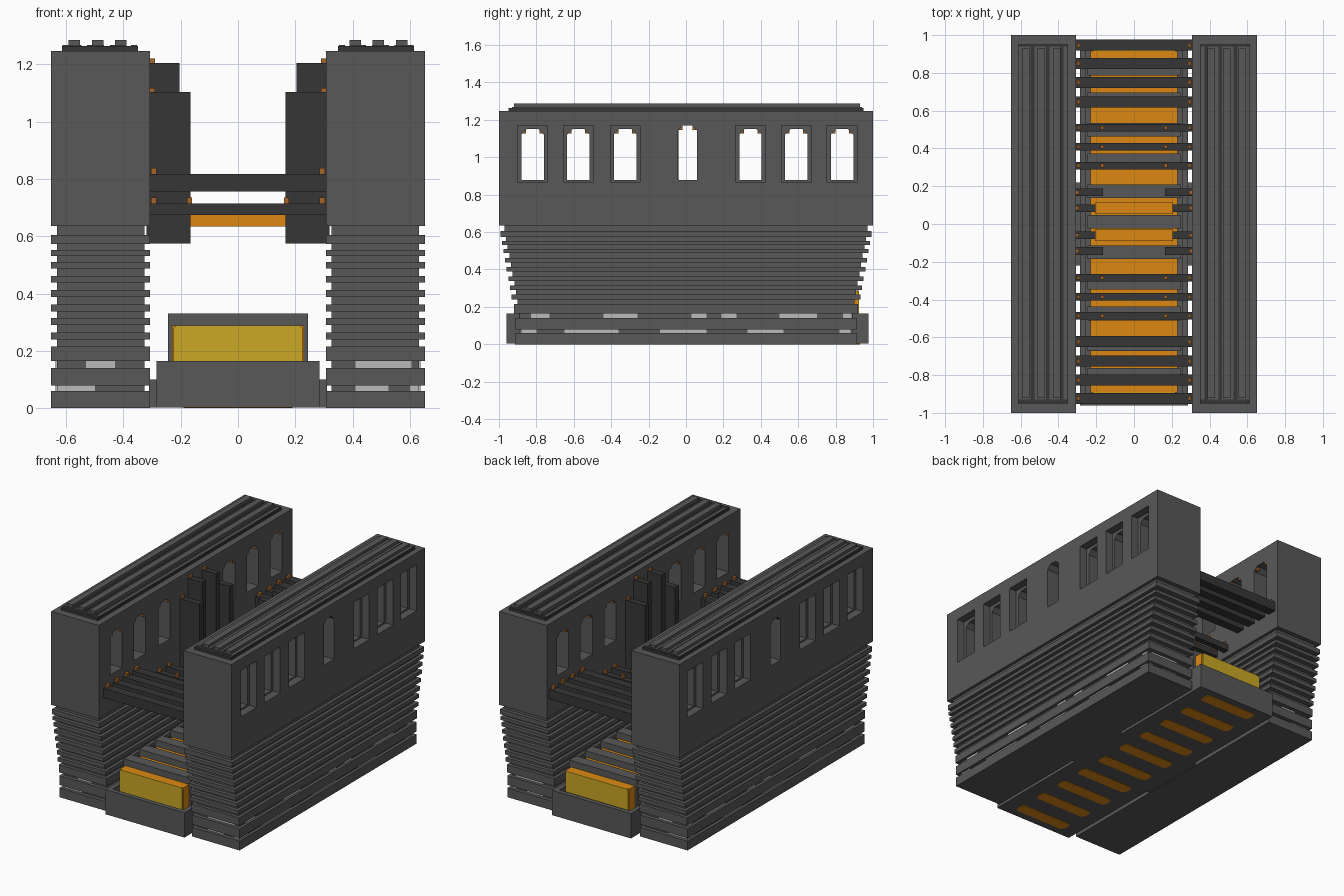
import bpy, bmesh
from mathutils import Matrix, Vector

if "Cube" in bpy.data.objects:
    bpy.data.objects.remove(bpy.data.objects["Cube"])


def material(name, rgb):
    m = bpy.data.materials.new(name)
    m.use_nodes = True
    m.diffuse_color = (*rgb, 1)
    m.node_tree.nodes["Principled BSDF"].inputs["Base Color"].default_value = (*rgb, 1)
    return m


GREY = material("stone_grey", (0.098, 0.098, 0.098))
DARK = material("dark_metal", (0.037, 0.037, 0.037))
ORANGE = material("glow_orange", (0.72, 0.25, 0.006))
YELLOW = material("glow_yellow", (0.60, 0.39, 0.018))
LIGHT = material("light_strip", (0.50, 0.50, 0.50))
COPPER = material("copper", (0.38, 0.13, 0.02))
YC = 0.012  # centre of the middle part along y


def boxes(name, mat, items):
    """One object from boxes given as (x0, x1, y0, y1, z0, z1)."""
    bm = bmesh.new()
    for x0, x1, y0, y1, z0, z1 in items:
        mtx = Matrix.Translation(((x0 + x1) / 2, (y0 + y1) / 2, (z0 + z1) / 2))
        mtx = mtx @ Matrix.Diagonal((x1 - x0, y1 - y0, z1 - z0, 1))
        bmesh.ops.create_cube(bm, size=1, matrix=mtx)
    return finish(name, mat, bm)


def prisms(name, mat, outlines, axis):
    """One object from flat outlines, each (points, sweep vector)."""
    bm = bmesh.new()
    for pts, sweep in outlines:
        face = bm.faces.new([bm.verts.new(p) for p in pts])
        ext = bmesh.ops.extrude_face_region(bm, geom=[face])["geom"]
        verts = [v for v in ext if isinstance(v, bmesh.types.BMVert)]
        bmesh.ops.translate(bm, verts=verts, vec=Vector(sweep))
    bmesh.ops.recalc_face_normals(bm, faces=bm.faces)
    return finish(name, mat, bm)


def finish(name, mat, bm):
    me = bpy.data.meshes.new(name)
    bm.to_mesh(me)
    bm.free()
    ob = bpy.data.objects.new(name, me)
    me.materials.append(mat)
    bpy.context.collection.objects.link(ob)
    return ob


def sides(s, x0, x1):
    return (x0, x1) if s > 0 else (-x1, -x0)


def both(items):
    """Repeat boxes on the other side of x = 0."""
    return items + [(-b, -a, *rest) for a, b, *rest in items]


# Window layout: centre y, half width, top
WINDOWS = [(y, 0.06, 1.15) for y in (-0.82, -0.575, -0.325, 0.345, 0.59, 0.835)]
WINDOWS.append((0.008, 0.052, 1.17))

# Recessed courses between the projecting slabs
GAPS = [(0.06, 0.08), (0.14, 0.165), (0.215, 0.24), (0.265, 0.29), (0.315, 0.337),
        (0.362, 0.388), (0.412, 0.438), (0.462, 0.488), (0.51, 0.532),
        (0.553, 0.573), (0.605, 0.636)]


def half_length(z):
    return 0.915 + 0.08 * min(1, max(0, (z - 0.16) / 0.44))


for s, label in ((-1, "right"), (1, "left")):
    # Upper wall with framed, chamfer-topped windows
    wall = boxes(label + "_upper_wall", GREY, [(*sides(s, 0.307, 0.652), -1, 1, 0.636, 1.247)])
    tunnels = []
    for y, w, top in WINDOWS:
        c = 0.028
        pts = [(0.2 * s, y + a, z) for a, z in ((-w, 0.878), (w, 0.878), (w, top - c),
               (w - c, top), (-w + c, top), (-w, top - c))]
        tunnels.append((pts, (0.6 * s, 0, 0)))
    frames = [(*sides(s, 0.60, 0.75), y - 0.08, y + 0.08, 0.868, 1.17) for y, w, t in WINDOWS[:-1]]
    for cutter in (prisms(label + "_window_cutter", GREY, tunnels, "x"),
                   boxes(label + "_frame_cutter", GREY, frames)):
        mod = wall.modifiers.new("cut", "BOOLEAN")
        mod.operation = "DIFFERENCE"
        mod.solver = "EXACT"
        mod.object = cutter
        cutter.hide_render = True
        cutter.hide_set(True)
        cutter.display_type = "WIRE"

    # Stacked slabs, getting shorter towards the ground
    slabs, z = [], 0
    for g0, g1 in GAPS:
        h, n = half_length((z + g0) / 2), half_length(g0) - 0.025
        slabs.append((*sides(s, 0.307, 0.652), -h, h, z, g0))
        slabs.append((*sides(s, 0.327, 0.632), -n, n, g0, g1))
        z = g1
    boxes(label + "_stacked_slabs", GREY, slabs)

    # Light strips set into the two lowest recesses
    strips = []
    for (g0, g1), runs in zip(GAPS, (
            [(-0.88, -0.80), (-0.65, -0.36), (-0.14, 0.11), (0.33, 0.52), (0.82, 0.88)],
            [(-0.83, -0.73), (-0.44, -0.26), (0.03, 0.11), (0.19, 0.27), (0.5, 0.7), (0.84, 0.885)])):
        strips += [(*sides(s, 0.63, 0.637), a, b, g0, g1) for a, b in runs]
    ends = {-1: [(0, -0.632, -0.5), (1, -0.53, -0.43)],
            1: [(0, 0.41, 0.525), (0, 0.6, 0.632), (1, 0.41, 0.605)]}[s]
    for g, a, b in ends:
        n = half_length(GAPS[g][0]) - 0.025
        for y in (-n, n):
            strips.append((a, b, y - 0.004, y + 0.004, *GAPS[g]))
    boxes(label + "_light_strips", LIGHT, strips)

# Roof: dark plate, grey covers leaving grooves, three rails
boxes("roof_plates", DARK, both([(0.35, 0.615, -0.95, 0.95, 1.247, 1.264)]))
covers = [(0.352, 0.373), (0.392, 0.447), (0.467, 0.527), (0.547, 0.613)]
boxes("roof_covers", GREY, both([(a, b, -0.93, 0.94, 1.264, 1.268) for a, b in covers]))
boxes("roof_rails", GREY, both([(x - 0.02, x + 0.02, -0.92, 0.93, 1.264, 1.286)
                               for x in (0.41, 0.49, 0.572)]))

# Middle trough: floor, rim and side wings
Y0, Y1 = -0.96, 0.975
boxes("trough", GREY, [
    (-0.285, 0.285, Y0, Y1, 0.003, 0.13),
    (-0.285, -0.255, Y0, Y1, 0.13, 0.165), (0.255, 0.285, Y0, Y1, 0.13, 0.165),
    (-0.255, 0.255, Y0, Y0 + 0.03, 0.13, 0.165), (-0.255, 0.255, Y1 - 0.03, Y1, 0.13, 0.165),
    (-0.31, -0.285, -0.22, 0.22, 0.003, 0.1), (0.285, 0.31, -0.22, 0.22, 0.003, 0.1)])

# Glowing core with yellow end panels and grey ribs across it
boxes("glowing_core", ORANGE, [(-0.23, 0.23, YC - 0.905, YC + 0.905, 0.13, 0.288)])
outlines = []
for y in (YC - 0.912, YC + 0.905):
    pts = [(x, y, z) for x, z in ((-0.226, 0.13), (0.226, 0.13), (0.226, 0.278),
           (0.216, 0.288), (-0.216, 0.288), (-0.226, 0.278))]
    outlines.append((pts, (0, 0.007, 0)))
prisms("core_end_panels", YELLOW, outlines, "y")
ribs = []
for i in range(11):
    y = YC + 0.162 * (i - 5)
    ribs.append((-0.245, 0.245, y - 0.036, y + 0.036, 0.13, 0.33))
boxes("core_ribs", GREY, ribs)

# Glowing slots with pointed ends in the underside
slots = []
for i in range(10):
    y = YC + 0.195 * (i - 4.5)
    pts = [(x, y + d, 0) for x, d in ((-0.19, -0.02), (-0.175, -0.04), (0.175, -0.04),
           (0.19, -0.02), (0.19, 0.02), (0.175, 0.04), (-0.175, 0.04), (-0.19, 0.02))]
    slots.append((pts, (0, 0, 0.005)))
prisms("underside_glow_slots", ORANGE, slots, "z")

# Cross beams: four high and three low at each end, with copper studs
beams, studs = [], []
for s in (-1, 1):
    for d in (0.935, 0.838, 0.738, 0.635):
        y = YC + s * d
        beams.append((-0.31, 0.31, y - 0.029, y + 0.029, 0.757, 0.818))
        studs.append((0.285, 0.303, y - 0.012, y + 0.012, 0.818, 0.838))
    for d in (0.498, 0.397, 0.297):
        y = YC + s * d
        beams.append((-0.31, 0.31, y - 0.02, y + 0.02, 0.675, 0.715))
        studs += [(x, x + 0.018, y - 0.01, y + 0.01, 0.715, 0.735) for x in (0.16, 0.285)]
boxes("cross_beams", DARK, beams)

# Upright fins on the inner walls: short outer pair, tall inner pair
fins = []
for s in (-1, 1):
    for d, x, top in ((0.155, 0.165, 1.103), (0.072, 0.205, 1.205)):
        y = YC + s * d
        fins.append((x, 0.32, y - 0.02, y + 0.02, 0.575, top))
        studs.append((0.29, 0.308, y - 0.01, y + 0.01, top, top + 0.015))
boxes("wall_fins", DARK, both(fins))

# Copper studs in the window corners
for y, w, top in WINDOWS:
    for a in (-w + 0.012, w - 0.012):
        studs.append((0.309, 0.329, y + a - 0.012, y + a + 0.012, top - 0.024, top - 0.004))
boxes("copper_studs", COPPER, both(studs))

# Glowing bridges between the tall fins
boxes("glow_bridges", ORANGE, [(-0.206, 0.206, YC + d - 0.03, YC + d + 0.03, 0.635, 0.675)
                               for d in (-0.072, 0.072)])
